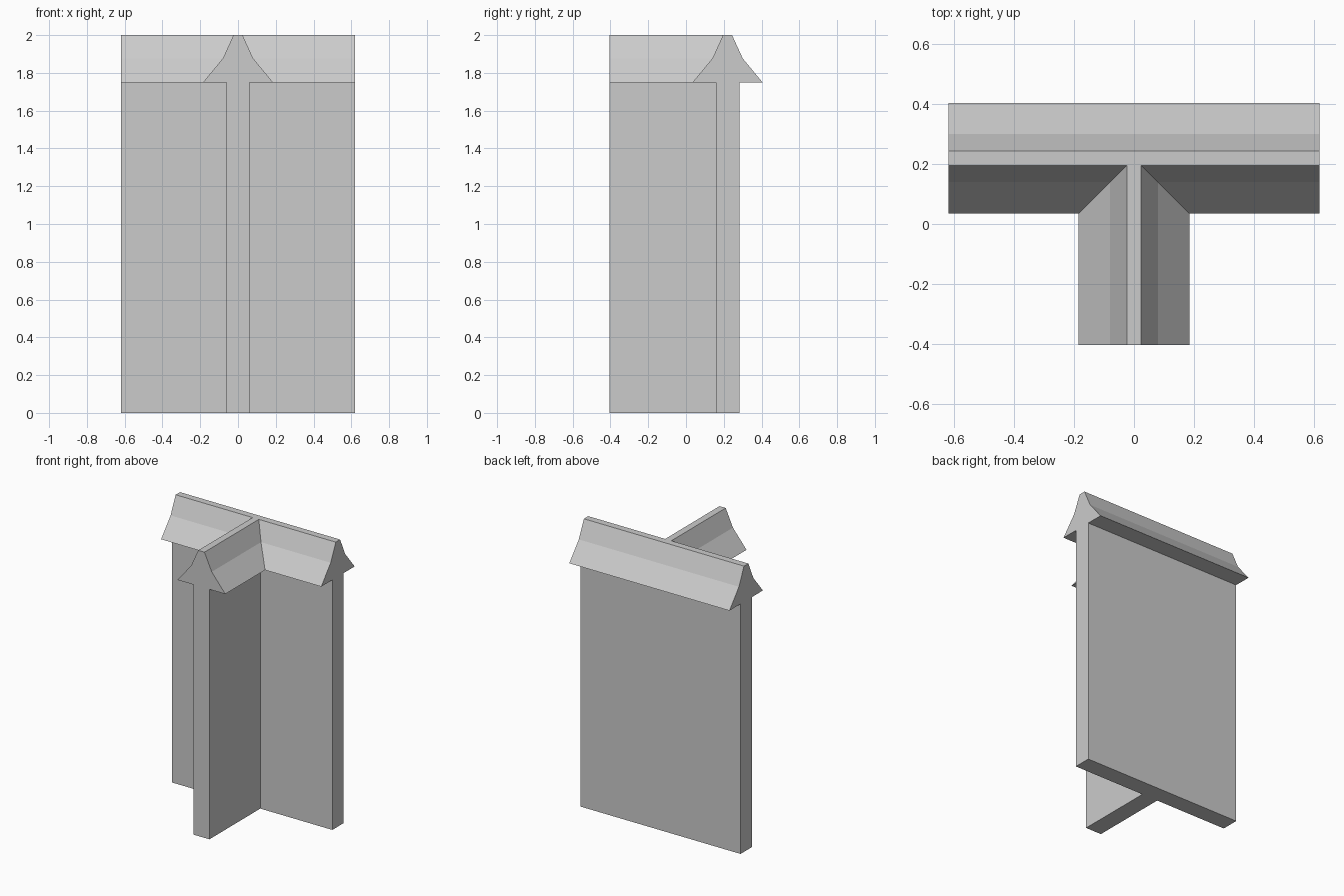
import bpy, bmesh

if "Cube" in bpy.data.objects:
    bpy.data.objects.remove(bpy.data.objects["Cube"])

HALF_LEN, FRONT, WALL_Y = 0.62, -0.405, 0.22

# Half profile of wall and coping: (offset from wall centre line, height)
PROFILE = [(0.062, 0), (0.062, 1.75), (0.185, 1.75), (0.08, 1.877), (0.024, 2)]


def t_outline(h):
    """T-shaped plan, counter-clockwise, offset h from the centre lines."""
    back, inner = WALL_Y + h, WALL_Y - h
    return [(-h, FRONT), (h, FRONT), (h, inner), (HALF_LEN, inner),
            (HALF_LEN, back), (-HALF_LEN, back), (-HALF_LEN, inner), (-h, inner)]


bm = bmesh.new()
rings = [[bm.verts.new((x, y, z)) for x, y in t_outline(h)] for h, z in PROFILE]

# Bottom and top of the T
bm.faces.new(rings[0][::-1])
bm.faces.new(rings[-1])

# Long sides, mitred where the walls meet
for lower, upper in zip(rings, rings[1:]):
    for i in (1, 2, 4, 6, 5, 7):
        if i in (1, 2, 4, 6, 7):
            j = (i + 1) % 8
            bm.faces.new((lower[i], lower[j], upper[j], upper[i]))

    # Sides close at the three wall ends below
for a, b in ((0, 1), (3, 4), (5, 6)):
    bm.faces.new([r[b] for r in rings] + [r[a] for r in reversed(rings)])

bmesh.ops.recalc_face_normals(bm, faces=bm.faces)
mesh = bpy.data.meshes.new("wall_t_junction")
bm.to_mesh(mesh)
bm.free()
wall = bpy.data.objects.new("wall_t_junction", mesh)
bpy.context.collection.objects.link(wall)
